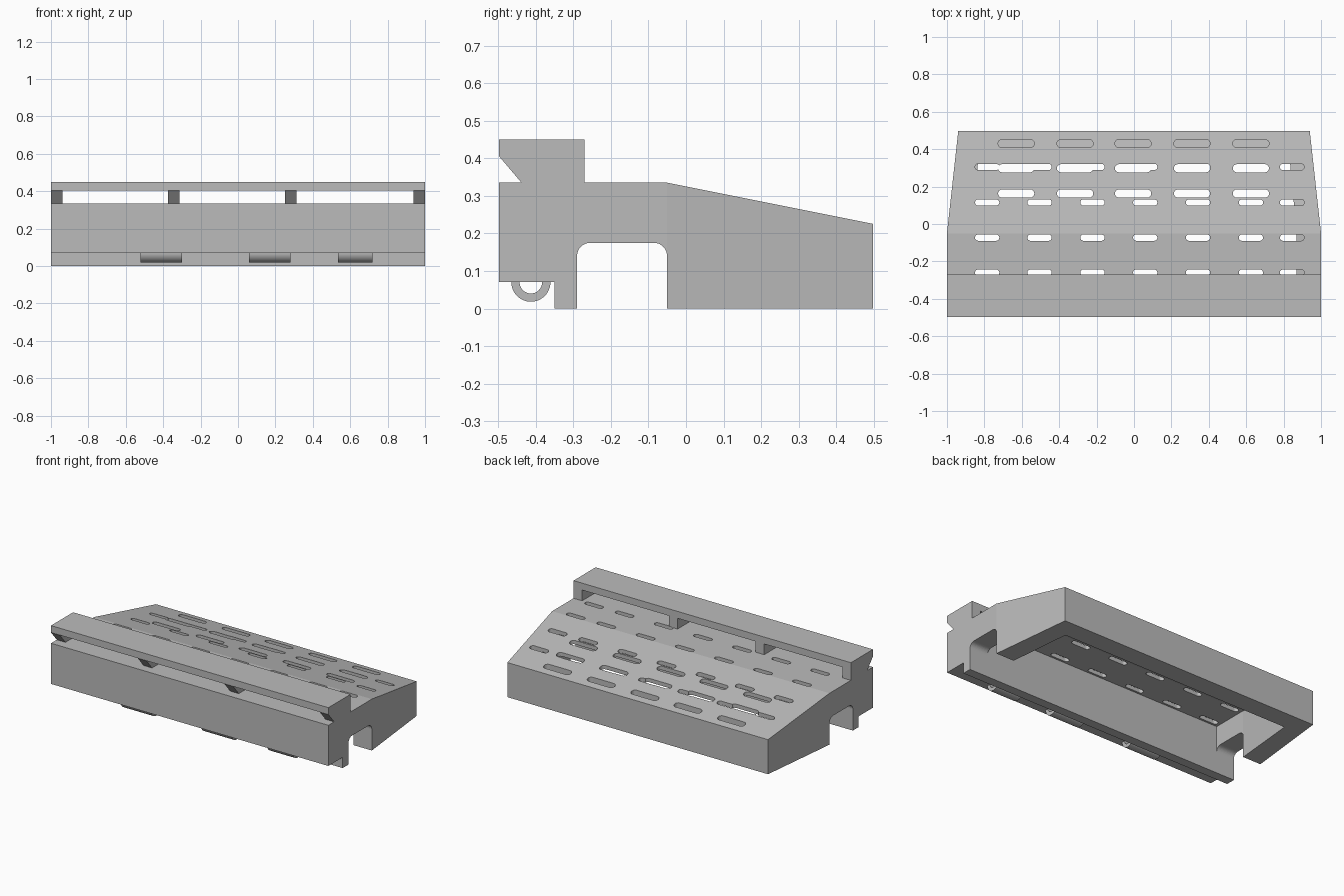
import bpy, bmesh, math

if "Cube" in bpy.data.objects:
    bpy.data.objects.remove(bpy.data.objects["Cube"])

grey = bpy.data.materials.new("plain grey")
grey.use_nodes = True
COLOUR = (0.5, 0.5, 0.5, 1)
grey.diffuse_color = COLOUR
grey.node_tree.nodes["Principled BSDF"].inputs["Base Color"].default_value = COLOUR

BACK, RIDGE = 0.4975, -0.05      # rear edge, start of the sloping deck
DECK, SKIN = 0.335, 0.025        # deck height and thickness


def deck_z(y):
    return DECK - max(0, y - RIDGE) * 0.2


def finish(bm, name):
    bmesh.ops.recalc_face_normals(bm, faces=bm.faces)
    me = bpy.data.meshes.new(name)
    bm.to_mesh(me)
    bm.free()
    me.materials.append(grey)
    ob = bpy.data.objects.new(name, me)
    bpy.context.collection.objects.link(ob)
    return ob


def prism(name, profile, x0, x1, taper=0):
    """Side profile (y, z) extruded along x, narrowing behind the ridge."""
    bm = bmesh.new()
    face = bm.faces.new([bm.verts.new((x0, y, z)) for y, z in profile])
    moved = bmesh.ops.extrude_face_region(bm, geom=[face])["geom"]
    bmesh.ops.translate(bm, vec=(x1 - x0, 0, 0),
                        verts=[v for v in moved if isinstance(v, bmesh.types.BMVert)])
    if taper:
        bmesh.ops.bisect_plane(bm, geom=bm.verts[:] + bm.edges[:] + bm.faces[:],
                               plane_co=(0, RIDGE, 0), plane_no=(0, 1, 0))
        for v in bm.verts:
            v.co.x -= math.copysign(max(0, v.co.y - RIDGE) * taper, v.co.x)
    return finish(bm, name)


def arc(cy, cz, r, a0, a1, n):
    return [(cy + r * math.cos(math.radians(a0 + (a1 - a0) * i / n)),
             cz + r * math.sin(math.radians(a0 + (a1 - a0) * i / n))) for i in range(n + 1)]


def slots(name, centres, rows, half_len, r, rounded=True):
    """Slot cutters whose floors follow the deck."""
    bm = bmesh.new()
    for y in rows:
        for x in centres:
            if rounded:
                d = half_len - r
                ring = arc(x + d, y, r, -90, 90, 8) + arc(x - d, y, r, 90, 270, 8)
            else:
                ring = [(x - half_len, y - r), (x + half_len, y - r),
                        (x + half_len, y + r), (x - half_len, y + r)]
            low = [bm.verts.new((px, py, deck_z(py) - SKIN - 0.01)) for px, py in ring]
            top = [bm.verts.new((px, py, DECK + 0.1)) for px, py in ring]
            bmesh.ops.triangulate(bm, faces=[bm.faces.new(low[::-1]), bm.faces.new(top)])
            for i in range(len(ring)):
                j = (i + 1) % len(ring)
                bm.faces.new((low[i], low[j], top[j], top[i]))
    return finish(bm, name)


def cut(ob, cutters):
    for c in cutters:
        m = ob.modifiers.new(c.name, "BOOLEAN")
        m.operation, m.solver, m.object = "DIFFERENCE", "EXACT", c
    bpy.context.view_layer.update()
    deps = bpy.context.evaluated_depsgraph_get()
    ob.data = bpy.data.meshes.new_from_object(ob.evaluated_get(deps))
    ob.modifiers.clear()
    for c in cutters:
        bpy.data.objects.remove(c)


# Main body with ledge under the front and sloping rear deck
body = prism("body", [(-BACK, 0.07), (-0.35, 0.07), (-0.35, 0), (BACK, 0),
                      (BACK, deck_z(BACK)), (RIDGE, DECK), (-BACK, DECK)], -1, 1, 0.11)

# Hollow underside and arched channel through both ends
INNER = 0.37
cavity = prism("cavity", [(-0.29, -0.1), (INNER, -0.1), (INNER, deck_z(INNER) - SKIN),
                          (RIDGE, DECK - SKIN), (-0.29, DECK - SKIN)], -0.87, 0.87, 0.095)
arch = prism("arch", [(-0.29, -0.1), (-0.0505, -0.1)] + arc(-0.0855, 0.14, 0.035, 0, 90, 8)
             + arc(-0.255, 0.14, 0.035, 90, 180, 8), -1.1, 1.1)

# Deck slots
large = slots("large_slots", [-0.63, -0.315, -0.005, 0.31, 0.625],
              [0.43, 0.298, 0.163], 0.097, 0.022)
small = slots("small_slots", [-0.785, -0.505, -0.222, 0.06, 0.342, 0.625, 0.845],
              [0.305, 0.115, -0.073, -0.26], 0.065, 0.017)
wide = slots("wide_slots", [-0.512, 0.505], [-0.072], 0.074, 0.022, rounded=False)
cut(body, [cavity, arch, large, small, wide])

# Raised rail on four posts
prism("rail", [(-BACK, 0.405), (-0.27, 0.405), (-0.27, 0.45), (-BACK, 0.45)], -1, 1)
for i, x in enumerate((-1, -0.375, 0.25, 0.938)):
    prism(f"rail_post_{i + 1}", [(-0.438, DECK), (-0.27, DECK), (-0.27, 0.405),
                                 (-BACK, 0.405)], x, x + 0.062)

# Half-ring cable loops under the front ledge
for i, (x0, x1) in enumerate(((-0.52, -0.3), (0.06, 0.28), (0.535, 0.72))):
    loop = prism(f"cable_loop_{i + 1}", arc(-0.413, 0.07, 0.052, 180, 360, 24)
                 + arc(-0.413, 0.07, 0.03, 360, 180, 24), x0, x1)
    bpy.ops.object.select_all(action="DESELECT")
    loop.select_set(True)
    bpy.context.view_layer.objects.active = loop
    bpy.ops.object.shade_smooth_by_angle(angle=math.radians(30))
